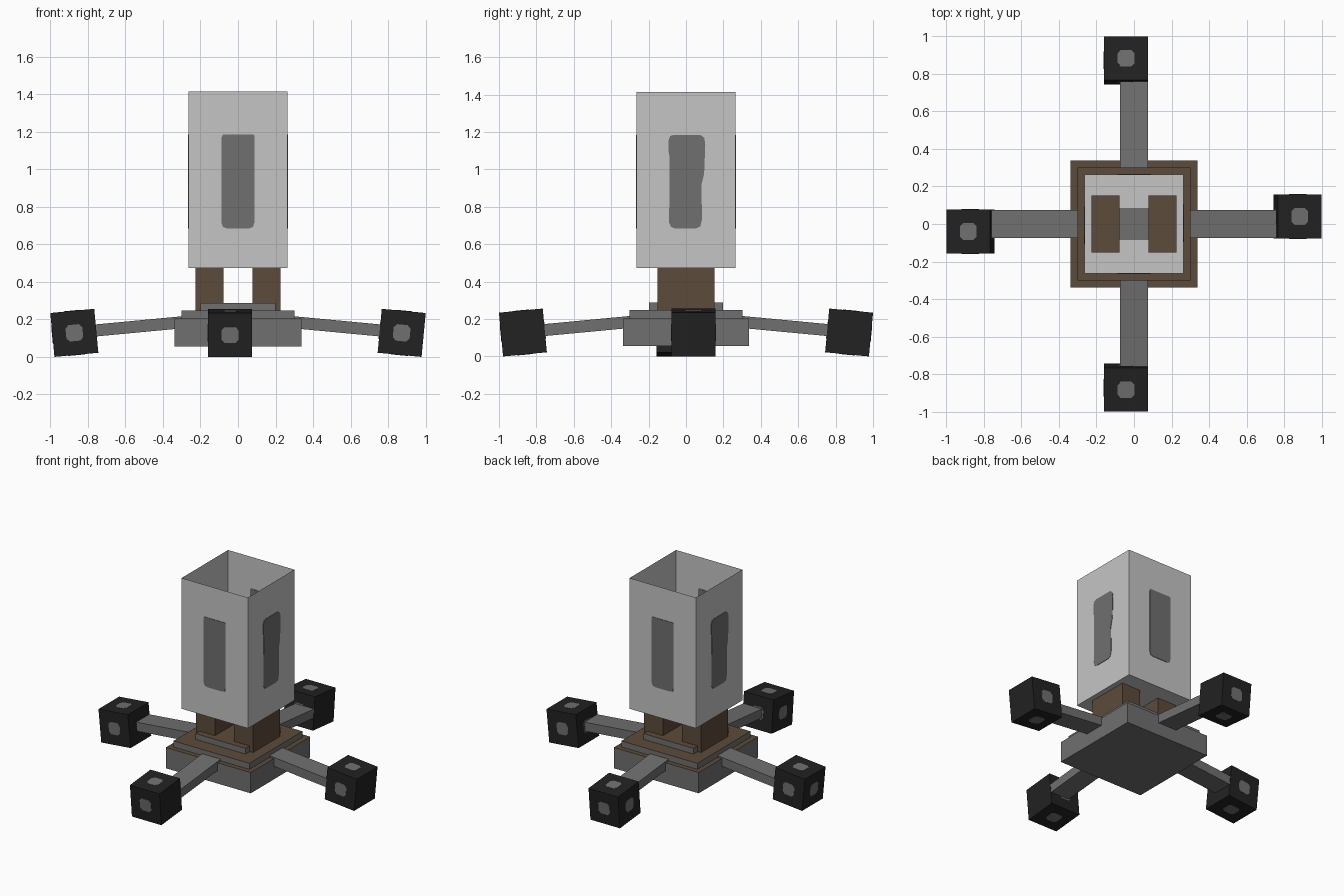
import bpy, bmesh, math
from mathutils import Matrix, Vector

if "Cube" in bpy.data.objects:
    bpy.data.objects.remove(bpy.data.objects["Cube"])


def material(name, rgb):
    m = bpy.data.materials.new(name)
    m.diffuse_color = (*rgb, 1)
    m.use_nodes = True
    m.node_tree.nodes["Principled BSDF"].inputs["Base Color"].default_value = m.diffuse_color
    return m


LIGHT = material("light_grey", (0.56, 0.56, 0.56))
GREY = material("mid_grey", (0.16, 0.16, 0.16))
BROWN = material("brown", (0.107, 0.07, 0.042))
BLACK = material("black", (0.016, 0.016, 0.016))


def finish(name, bm, *mats):
    bmesh.ops.recalc_face_normals(bm, faces=bm.faces)
    me = bpy.data.meshes.new(name)
    bm.to_mesh(me)
    bm.free()
    for m in mats:
        me.materials.append(m)
    ob = bpy.data.objects.new(name, me)
    bpy.context.collection.objects.link(ob)
    return ob


def box(name, lo, hi, mat, top=None, matrix=Matrix()):
    """Box between two corners, optionally with another colour on top."""
    lo, hi = Vector(lo), Vector(hi)
    bm = bmesh.new()
    bmesh.ops.create_cube(bm, size=1, matrix=matrix @ Matrix.Translation((lo + hi) / 2)
                          @ Matrix.Diagonal((*(hi - lo), 1)))
    if top:
        bm.normal_update()
        for f in bm.faces:
            f.material_index = int(f.normal.z > 0.9)
    return finish(name, bm, mat, *([top] if top else []))


def plate(name, outline, center, normal, mat, matrix=Matrix(), depth=0.006):
    """Thin painted plate centred on a surface."""
    n, c = Vector(normal), Vector(center)
    u = Vector((1, 0, 0)) if abs(n.z) > 0.5 else Vector((0, 0, 1)).cross(n)
    v = n.cross(u)
    bm = bmesh.new()
    rings = [[bm.verts.new(matrix @ (c + u * a + v * b + n * s * depth / 2))
              for a, b in outline] for s in (-1, 1)]
    bm.faces.new(rings[0])
    bm.faces.new(rings[1])
    k = len(outline)
    for i in range(k):
        j = (i + 1) % k
        bm.faces.new((rings[0][i], rings[0][j], rings[1][j], rings[1][i]))
    return finish(name, bm, mat)


# Stepped base with brown tops
for name, r, z0, z1 in (("base_slab", 0.338, 0.055, 0.204),
                        ("middle_step", 0.302, 0.204, 0.247),
                        ("upper_step", 0.199, 0.247, 0.288)):
    box(name, (-r, -r, z0), (r, r, z1), GREY, BROWN)

# Two upright supports that enter the container
for side, x in (("left", -0.151), ("right", 0.151)):
    box(side + "_support", (x - 0.075, -0.152, 0.247), (x + 0.075, 0.152, 0.52), BROWN)

# Open container with thin walls
R, Z0, Z1 = 0.264, 0.474, 1.414
container = box("container", (-R, -R, Z0), (R, R, Z1), LIGHT)
bm = bmesh.new()
bm.from_mesh(container.data)
bmesh.ops.delete(bm, geom=[f for f in bm.faces if f.normal.z > 0.9], context='FACES_ONLY')
bm.to_mesh(container.data)
bm.free()

# Painted slots on the walls, visible inside and out
straight = [(-0.088, -0.22), (-0.08, -0.243), (-0.06, -0.25), (0.06, -0.25), (0.08, -0.243),
            (0.087, -0.22), (0.087, 0.243), (0.08, 0.25), (-0.08, 0.25), (-0.088, 0.235)]
bulged = [(-0.09, -0.22), (-0.08, -0.243), (-0.06, -0.25), (0.055, -0.25), (0.076, -0.24),
          (0.086, -0.2), (0.082, -0.02), (0.097, 0.04), (0.103, 0.2), (0.097, 0.235),
          (0.075, 0.25), (-0.065, 0.25), (-0.085, 0.243), (-0.093, 0.22), (-0.093, 0.16),
          (-0.088, 0.13)]
for name, n, shape in (("front", (0, -1, 0), straight), ("back", (0, 1, 0), straight),
                       ("left", (-1, 0, 0), bulged), ("right", (1, 0, 0), bulged)):
    plate(name + "_slot", shape, Vector(n) * R + Vector((0, 0, 0.935)), n, GREY)

# Grey patch on the container floor
plate("floor_patch", [(-0.08, -0.085), (0.08, -0.085), (0.08, 0.085), (-0.08, 0.085)],
      (0, 0, Z0 + 0.003), (0, 0, 1), GREY, depth=0.005)

# Four sloping arms, each ending in a dark block foot
TILT = math.radians(5.4)
H = 0.1175
octagon = [(-0.045, -0.026), (-0.028, -0.044), (0.028, -0.044), (0.045, -0.026),
           (0.045, 0.026), (0.028, 0.044), (-0.028, 0.044), (-0.045, 0.026)]
normals = {"left": (-1, 0, 0), "front": (0, -1, 0), "back": (0, 1, 0),
           "top": (0, 0, 1), "bottom": (0, 0, -1)}
for name, d, shift in (("right", (1, 0), (0, 0.04)), ("left", (-1, 0), (0, -0.04)),
                       ("back", (0, 1), (-0.042, 0)), ("front", (0, -1), (-0.042, 0))):
    out = Vector((*d, 0))
    tilt = Matrix.Rotation(TILT, 4, Vector((0, 0, 1)).cross(out))
    pos = out * 0.872 + Vector((0, 0, 0.128))
    # Arm
    spin = Matrix.Rotation(math.atan2(d[1], d[0]), 4, 'Z')
    box(name + "_arm", (-0.64, -0.074, -0.03), (-0.08, 0.074, 0.034), GREY,
        matrix=Matrix.Translation(pos) @ tilt @ spin)
    # Foot with a small patch on five faces
    place = Matrix.Translation(pos + Vector((*shift, 0))) @ tilt
    box(name + "_foot", (-H, -H, -H), (H, H, H), BLACK, matrix=place)
    for face, n in normals.items():
        plate(f"{name}_foot_{face}_patch", octagon, Vector(n) * H, n, GREY, place, 0.004)
